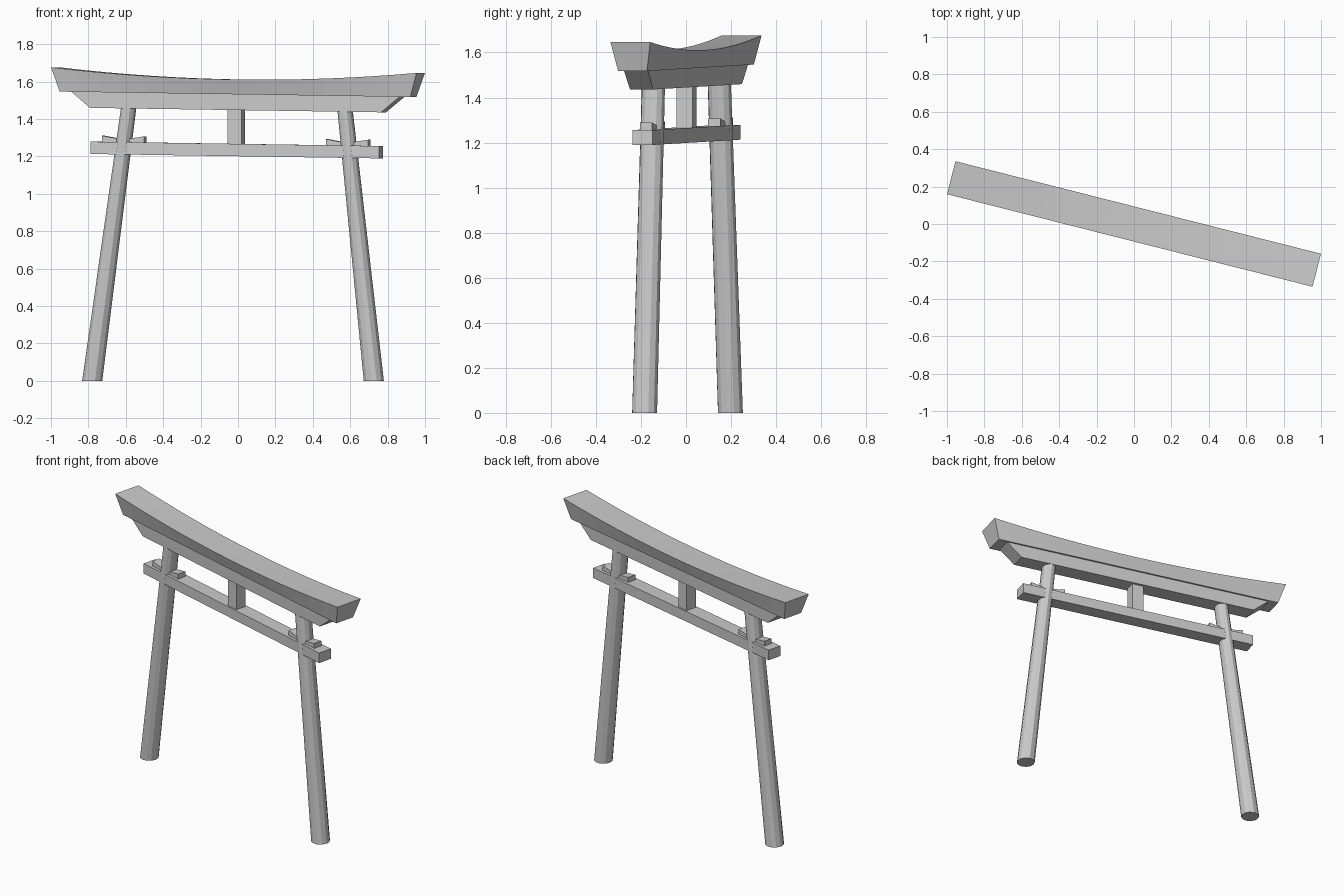
import bpy, bmesh, math

if "Cube" in bpy.data.objects:
    bpy.data.objects.remove(bpy.data.objects["Cube"])

YAW = math.radians(-14.2)   # gate is turned about z
SLOPE = -0.0148             # beams drop slightly to the right
SHIFT = -0.007              # tie beam and strut sit slightly left


def loft(name, rings, slope=SLOPE):
    """Skin a list of closed rings and cap both ends."""
    bm = bmesh.new()
    rows = [[bm.verts.new((u, v, z + slope * u)) for u, v, z in ring] for ring in rings]
    n = len(rows[0])
    for a, b in zip(rows, rows[1:]):
        for i in range(n):
            j = (i + 1) % n
            bm.faces.new((a[i], a[j], b[j], b[i]))
    bm.faces.new(rows[0])
    bm.faces.new(rows[-1])
    bmesh.ops.recalc_face_normals(bm, faces=bm.faces)
    mesh = bpy.data.meshes.new(name)
    bm.to_mesh(mesh)
    bm.free()
    ob = bpy.data.objects.new(name, mesh)
    ob.rotation_euler.z = YAW
    bpy.context.collection.objects.link(ob)
    return ob


def section(u_low, v_low, z_low, u_high, v_high, z_high):
    return [(u_low, -v_low, z_low), (u_low, v_low, z_low),
            (u_high, v_high, z_high), (u_high, -v_high, z_high)]


def ellipse(u, z, ru, rv, sides=12):
    return [(u + ru * math.cos(math.tau * i / sides),
             rv * math.sin(math.tau * i / sides), z) for i in range(sides)]


# Curved top lintel with flared sides and ends
steps = [i / 8 - 1 for i in range(17)]
loft("top_lintel", [section(0.967 * t, 0.066, 1.532,
                            1.008 * t, 0.091, 1.611 + 0.05 * t * t) for t in steps])

# Second lintel with slanted ends
loft("lower_lintel", [section(s * 0.803, 0.053, 1.4475, s * 0.905, 0.055, 1.532)
                      for s in (-1, 1)])

# Tie beam through the posts
loft("tie_beam", [section(SHIFT + s * 0.796, 0.046, 1.201, SHIFT + s * 0.796, 0.046, 1.267)
                  for s in (-1, 1)])

# Centre strut
loft("centre_strut", [section(-0.01 + s * 0.038, 0.0365, 1.26, -0.01 + s * 0.038, 0.0365, 1.455)
                      for s in (-1, 1)])

# Leaning tapered posts, each with a pair of wedges on the tie beam
for side, foot, head in (("left", -0.804, -0.603), ("right", 0.749, 0.589)):
    loft(side + "_post", [ellipse(foot, 0, 0.0555, 0.057),
                          ellipse(head, 1.46, 0.041, 0.053)], slope=0)
    mid = foot + (head - foot) * 1.29 / 1.46
    loft(side + "_wedges", [section(mid + d, 0.028, 1.262, mid + d, 0.028, 1.28 + abs(d) * 0.17)
                            for d in (-0.116, 0, 0.116)])
